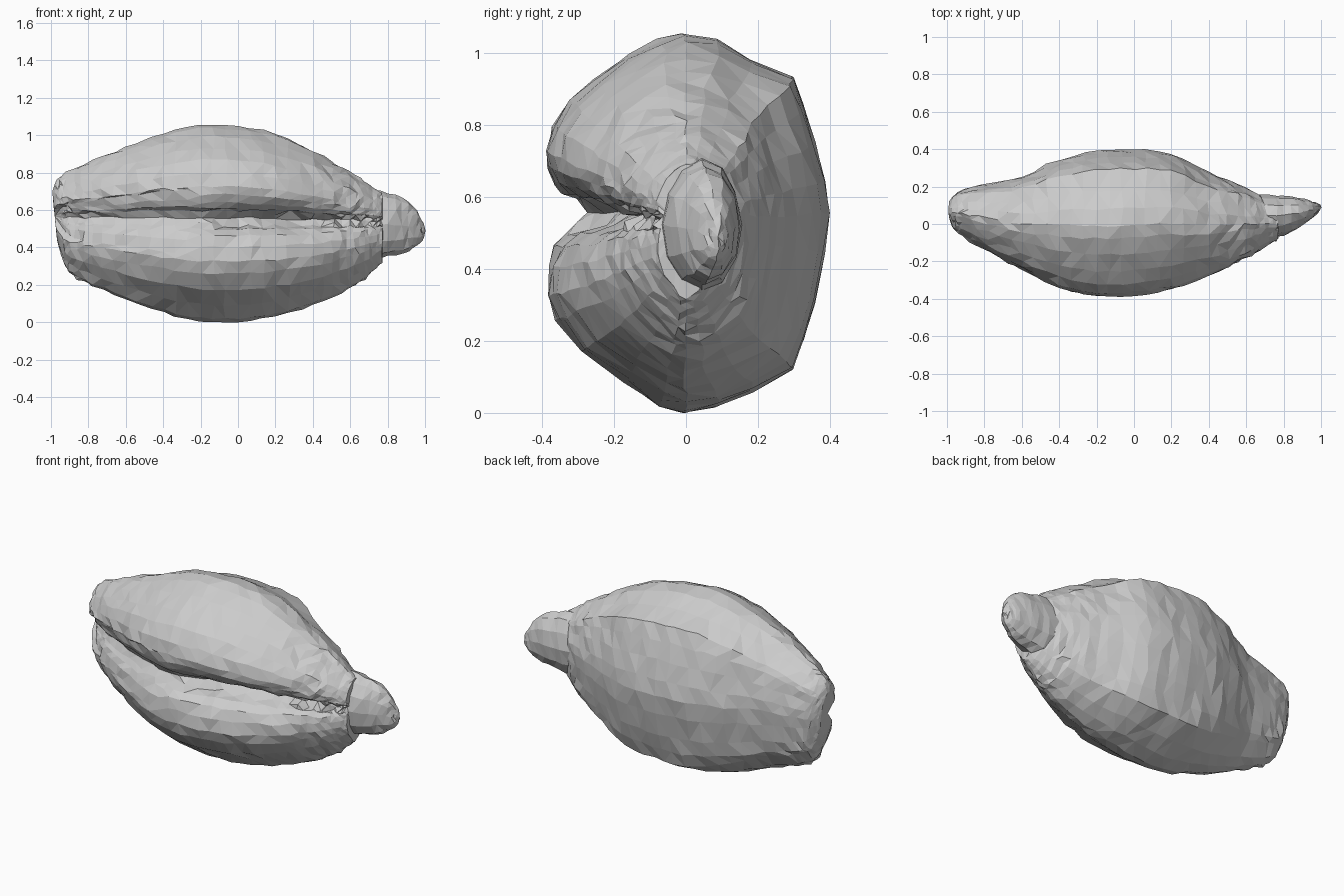
import bpy, bmesh, math, random

if "Cube" in bpy.data.objects:
    bpy.data.objects.remove(bpy.data.objects["Cube"])
random.seed(4)

# Cross-section: (depth -1 front..1 back, height -1 bottom..1 top), starting inside the slit
SECTION = [
    (-.2, 0), (-.45, .07), (-.7, .10), (-.86, .16), (-.97, .25), (-1, .34), (-.95, .48),
    (-.83, .63), (-.65, .75), (-.42, .88), (-.2, .97), (-.03, 1), (.2, .97), (.45, .86),
    (.74, .77), (.82, .6), (.9, .4), (.97, .18), (1, 0), (.97, -.2), (.9, -.45),
    (.83, -.63), (.74, -.78), (.45, -.9), (.2, -.97), (-.03, -1), (-.2, -.97),
    (-.45, -.84), (-.75, -.69), (-.92, -.54), (-.99, -.42), (-.96, -.28),
    (-.85, -.17), (-.65, -.11), (-.45, -.07)]
SLIT = {0, 1, 2, 3, 4, 31, 32, 33, 34}
SHOULDER = {14, 22}

# Stations along x: x, bottom z, slit z, top z, front y, back y, slit depth
STATIONS = [
    (-.975, .44, .56, .70, .02, .13, .4), (-.95, .32, .56, .755, -.03, .16, .5),
    (-.9, .25, .56, .80, -.07, .19, .5), (-.78, .195, .56, .865, -.145, .215, .45),
    (-.6, .12, .56, .935, -.24, .255, .38), (-.4, .05, .56, 1.01, -.34, .345, .33),
    (-.2, .008, .56, 1.05, -.388, .39, .38), (0, .003, .56, 1.045, -.382, .395, .6),
    (.2, .03, .555, 1.01, -.35, .38, .72), (.4, .09, .55, .92, -.275, .275, .7),
    (.55, .155, .55, .835, -.205, .215, .6), (.65, .21, .545, .77, -.155, .165, .45),
    (.72, .27, .54, .72, -.11, .12, .35), (.77, .32, .54, .69, -.08, .08, .3)]


def spline(rows, steps):
    """Smoothly resample a table of rows."""
    out = []
    for i in range(len(rows) - 1):
        a, b, c, d = (rows[max(0, min(len(rows) - 1, i + k))] for k in (-1, 0, 1, 2))
        for s in range(steps):
            t = s / steps
            out.append([q + .5 * t * (r - p + t * (2 * p - 5 * q + 4 * r - w + t * (3 * (q - r) + w - p)))
                        for p, q, r, w in zip(a, b, c, d)])
    return out + [list(rows[-1])]


def loft(name, rings):
    """Skin a list of rings, closing both ends with a fan."""
    bm = bmesh.new()
    loops = [[bm.verts.new(p) for p in ring] for ring in rings]
    n = len(rings[0])
    for a, b in zip(loops, loops[1:]):
        for i in range(n):
            bm.faces.new((a[i], a[(i + 1) % n], b[(i + 1) % n], b[i]))
    for loop, push in ((loops[0], -.008), (loops[-1], .01)):
        c = [sum(v.co[k] for v in loop) / n for k in range(3)]
        mid = bm.verts.new((c[0] + push, c[1], c[2]))
        for i in range(n):
            bm.faces.new((loop[i], loop[(i + 1) % n], mid))
    bmesh.ops.triangulate(bm, faces=bm.faces[:])
    bmesh.ops.recalc_face_normals(bm, faces=bm.faces[:])
    mesh = bpy.data.meshes.new(name)
    bm.to_mesh(mesh)
    bm.free()
    obj = bpy.data.objects.new(name, mesh)
    bpy.context.collection.objects.link(obj)
    return obj


def jit(r):
    return random.uniform(-r, r)


# Shell body: two fat lips folded around the front slit
rings = []
for x, zb, zs, zt, yf, yb, g in spline(STATIONS, 3):
    ring = []
    end = min(1, max(0, (abs(x) - .3) / .4))      # 0 mid-shell, 1 near the ends
    rough = min(1, (zt - zb) / .6)
    for i, (u, t) in enumerate(SECTION):
        if i in SLIT:
            u = -1 + g * (u + 1)
            if x < -.2:                           # wider, softer groove on the left
                t *= 1.25
        if i in SHOULDER:
            t *= 1 - .1 * end
        y = (yf + yb) / 2 + u * (yb - yf) / 2
        z = zs + t * ((zt - zs) if t > 0 else (zs - zb))
        # ragged teeth along the inner lips
        if i in (1, 34) and x > -.22:
            z += jit(.02)
            y += jit(.025)
        # left end leans outward at the top, notched at the slit
        lean = max(0, min(1, (-.8 - x) / .15))
        px = x - lean * (.1 * (z - .52) - (.03 if i in SLIT else 0))
        ring.append((px + jit(.012) * rough ** 3, y + jit(.006) * rough,
                     max(0, z + jit(.006) * rough)))
    rings.append(ring)
loft("shell_body", rings)

# Snout: flattened spout poking out of the right end: x, y centre, z centre, half depth, half height
SNOUT = [(.60, .04, .53, .115, .17), (.72, .042, .525, .112, .185), (.80, .045, .522, .105, .170),
         (.88, .06, .518, .08, .150), (.935, .072, .51, .056, .115), (.97, .082, .495, .034, .075),
         (.99, .088, .49, .016, .035)]
rings = []
for x, cy, cz, ry, rz in spline(SNOUT, 2):
    rings.append([(x + jit(.006), cy + ry * math.cos(k * math.tau / 12) + jit(.004),
                   cz + rz * math.sin(k * math.tau / 12) + jit(.004)) for k in range(12)])
loft("snout", rings)
